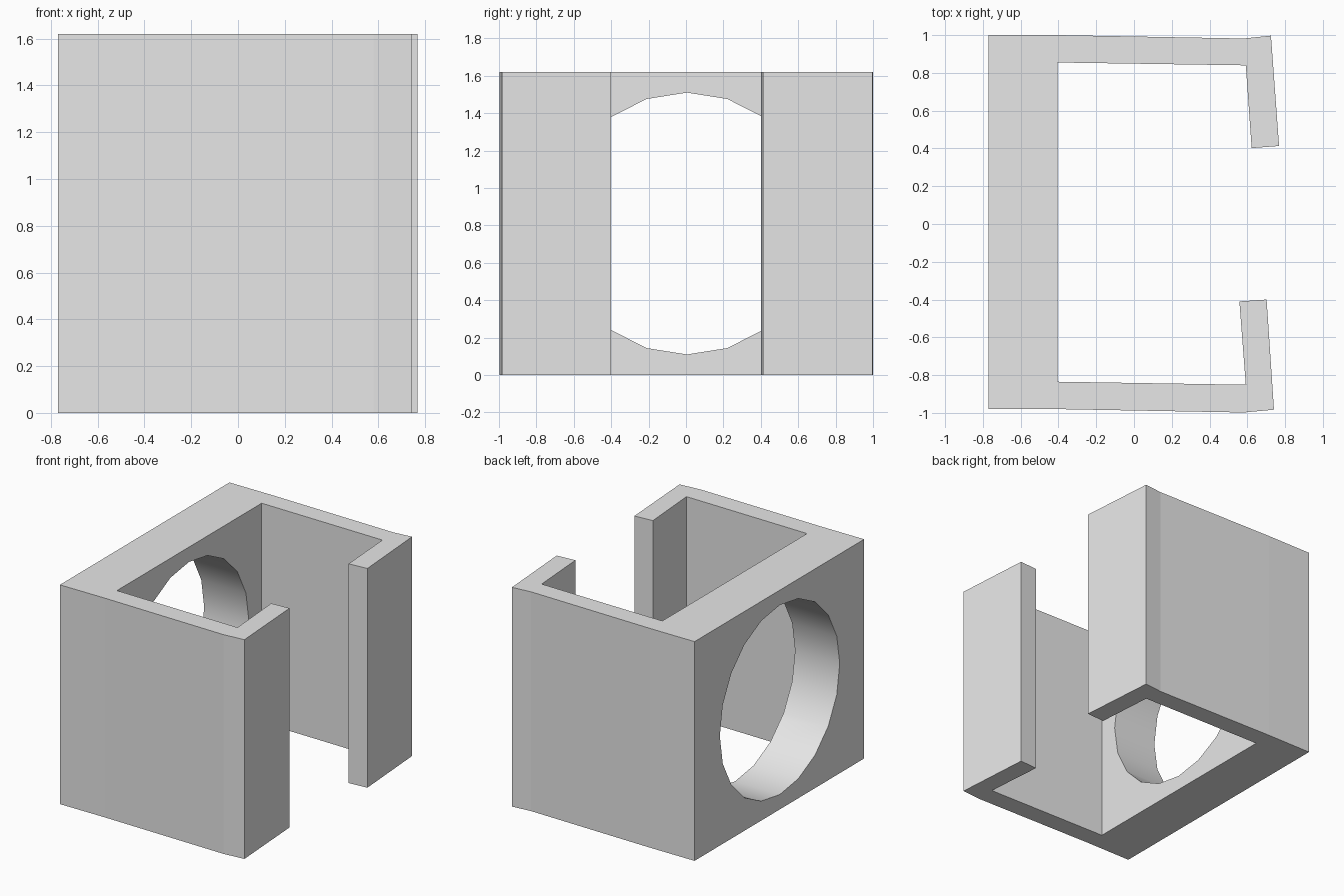
import bpy
import bmesh
import math
from mathutils import Matrix

cube = bpy.data.objects.get("Cube")
if cube:
    bpy.data.objects.remove(cube, do_unlink=True)

HEIGHT = 1.62
HOLE_RADIUS = 0.70

grey = bpy.data.materials.new("light grey")
grey.use_nodes = True
grey.diffuse_color = (0.8, 0.8, 0.8, 1)
grey.node_tree.nodes["Principled BSDF"].inputs["Base Color"].default_value = grey.diffuse_color


def add_object(name, bm):
    bmesh.ops.recalc_face_normals(bm, faces=bm.faces[:])
    mesh = bpy.data.meshes.new(name)
    bm.to_mesh(mesh)
    bm.free()
    mesh.materials.append(grey)
    obj = bpy.data.objects.new(name, mesh)
    bpy.context.collection.objects.link(obj)
    return obj


# Bracket: thick plate with two side walls and slightly tilted end lips
profile = [
    (-0.77, 1.0), (-0.40, 1.0), (0.58, 0.982), (0.725, 0.997),
    (0.768, 0.413), (0.623, 0.402), (0.592, 0.84), (-0.405, 0.855),
    (-0.405, -0.835), (0.592, -0.851), (0.558, -0.41), (0.702, -0.40),
    (0.741, -0.983), (0.58, -0.998), (-0.40, -0.98), (-0.77, -0.98),
]
bm = bmesh.new()
base = bm.faces.new([bm.verts.new((x, y, 0)) for x, y in profile])
top = bmesh.ops.extrude_face_region(bm, geom=[base])
top_verts = [v for v in top["geom"] if isinstance(v, bmesh.types.BMVert)]
bmesh.ops.translate(bm, verts=top_verts, vec=(0, 0, HEIGHT))
bracket = add_object("bracket", bm)

# Round opening through the thick plate
bm = bmesh.new()
place = Matrix.Translation((-0.6, 0.005, HEIGHT / 2)) @ Matrix.Rotation(math.pi / 2, 4, "Y")
bmesh.ops.create_cone(bm, cap_ends=True, segments=20, radius1=HOLE_RADIUS,
                      radius2=HOLE_RADIUS, depth=0.8, matrix=place)
for face in bm.faces:
    face.smooth = len(face.verts) == 4
cutter = add_object("opening_cutter", bm)
cutter.hide_render = True

cut = bracket.modifiers.new("opening", "BOOLEAN")
cut.operation = "DIFFERENCE"
cut.solver = "EXACT"
cut.object = cutter
bpy.context.view_layer.objects.active = bracket
bracket.select_set(True)
bpy.ops.object.modifier_apply(modifier=cut.name)
bpy.data.objects.remove(cutter, do_unlink=True)
